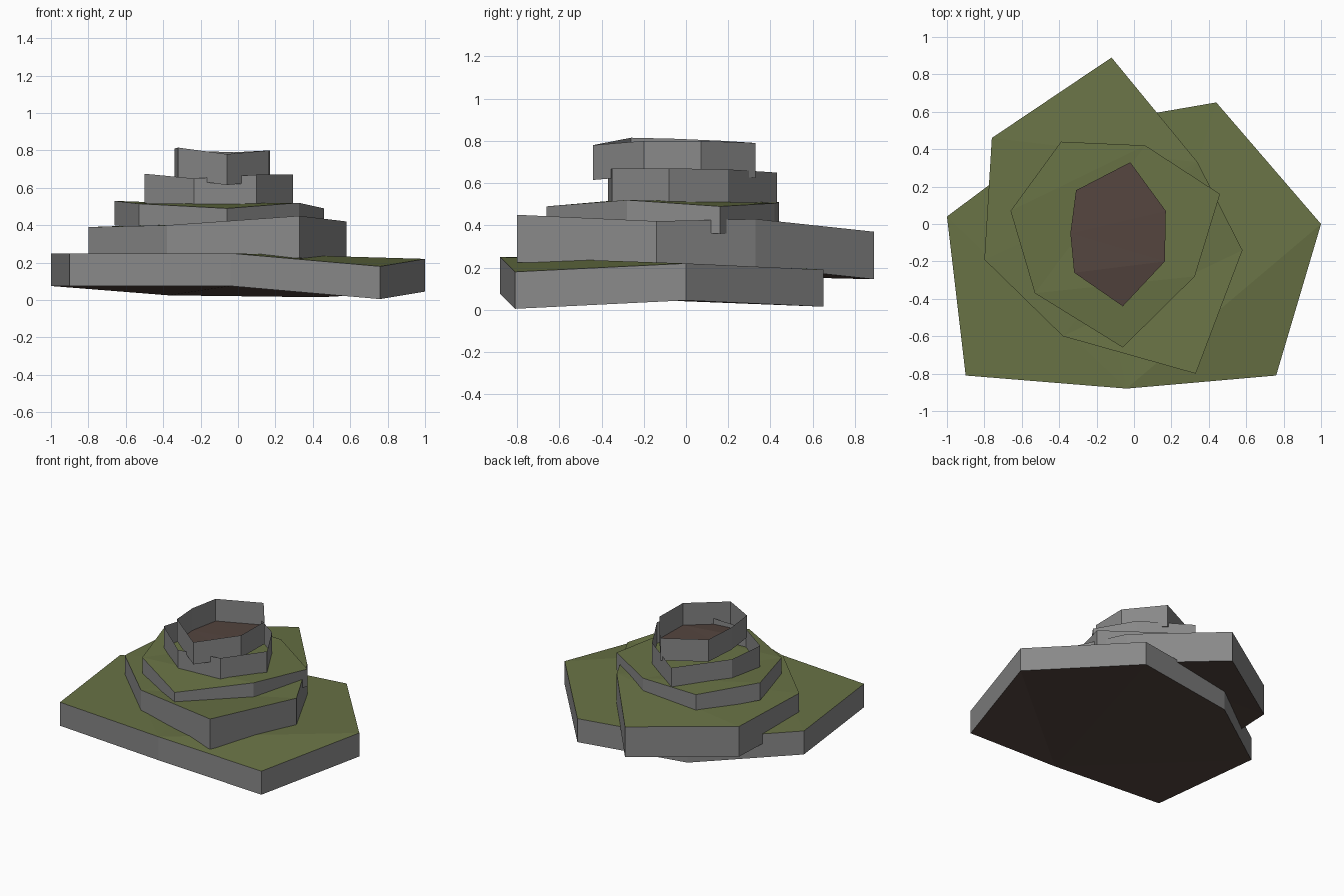
import bpy
import bmesh

cube = bpy.data.objects.get("Cube")
if cube:
    bpy.data.objects.remove(cube, do_unlink=True)


def make_material(name, rgb):
    mat = bpy.data.materials.new(name)
    mat.use_nodes = True
    mat.diffuse_color = (*rgb, 1)
    mat.node_tree.nodes["Principled BSDF"].inputs["Base Color"].default_value = (*rgb, 1)
    return mat


rock = make_material("grey rock", (0.25, 0.25, 0.25))
grass = make_material("grass green", (0.14, 0.17, 0.06))
earth = make_material("dark earth", (0.09, 0.06, 0.05))


def make_tier(name, rim, thickness, capped=True):
    """Slab with rock walls, an earth floor and, if capped, a grass top."""
    bm = bmesh.new()
    top = [bm.verts.new(p) for p in rim]
    low = [bm.verts.new((x, y, z - thickness)) for x, y, z in rim]
    count = len(rim)
    for i in range(count):
        j = (i + 1) % count
        bm.faces.new((low[i], low[j], top[j], top[i])).material_index = 0
    floor = bm.faces.new(low[::-1])
    floor.material_index = 2
    caps = [floor]
    if capped:
        lid = bm.faces.new(top)
        lid.material_index = 1
        caps.append(lid)
    bmesh.ops.triangulate(bm, faces=caps)
    mesh = bpy.data.meshes.new(name)
    bm.to_mesh(mesh)
    bm.free()
    for mat in (rock, grass, earth):
        mesh.materials.append(mat)
    obj = bpy.data.objects.new(name, mesh)
    bpy.context.collection.objects.link(obj)


# Rims run anticlockwise seen from above
make_tier("base_tier", [
    (-1, .04, .25), (-.9, -.81, .25), (-.04, -.88, .25), (.76, -.81, .18),
    (1, 0, .22), (.44, .65, .19), (-.37, .51, .2)], .175)

make_tier("second_tier", [
    (-.8, -.19, .39), (-.38, -.6, .4), (.33, -.8, .45), (.58, -.14, .42),
    (.34, .33, .43), (-.12, .89, .37), (-.76, .46, .38)], .225)

make_tier("third_tier", [
    (-.66, .07, .53), (-.53, -.37, .515), (-.06, -.66, .49), (.325, -.28, .52),
    (.46, .16, .49), (.06, .42, .505), (-.39, .44, .51)], .13)

# The two upper tiers are open rings
make_tier("fourth_tier_ring", [
    (-.5, -.16, .675), (-.235, -.37, .65), (.1, -.35, .67), (.295, -.08, .67),
    (.14, .2, .665), (-.18, .43, .65), (-.45, .1, .66)], .16, capped=False)

make_tier("crater_ring", [
    (-.34, -.05, .81), (-.32, -.26, .815), (-.06, -.44, .78), (.165, -.2, .8),
    (.17, .07, .8), (-.02, .33, .79), (-.31, .18, .8)], .165, capped=False)
